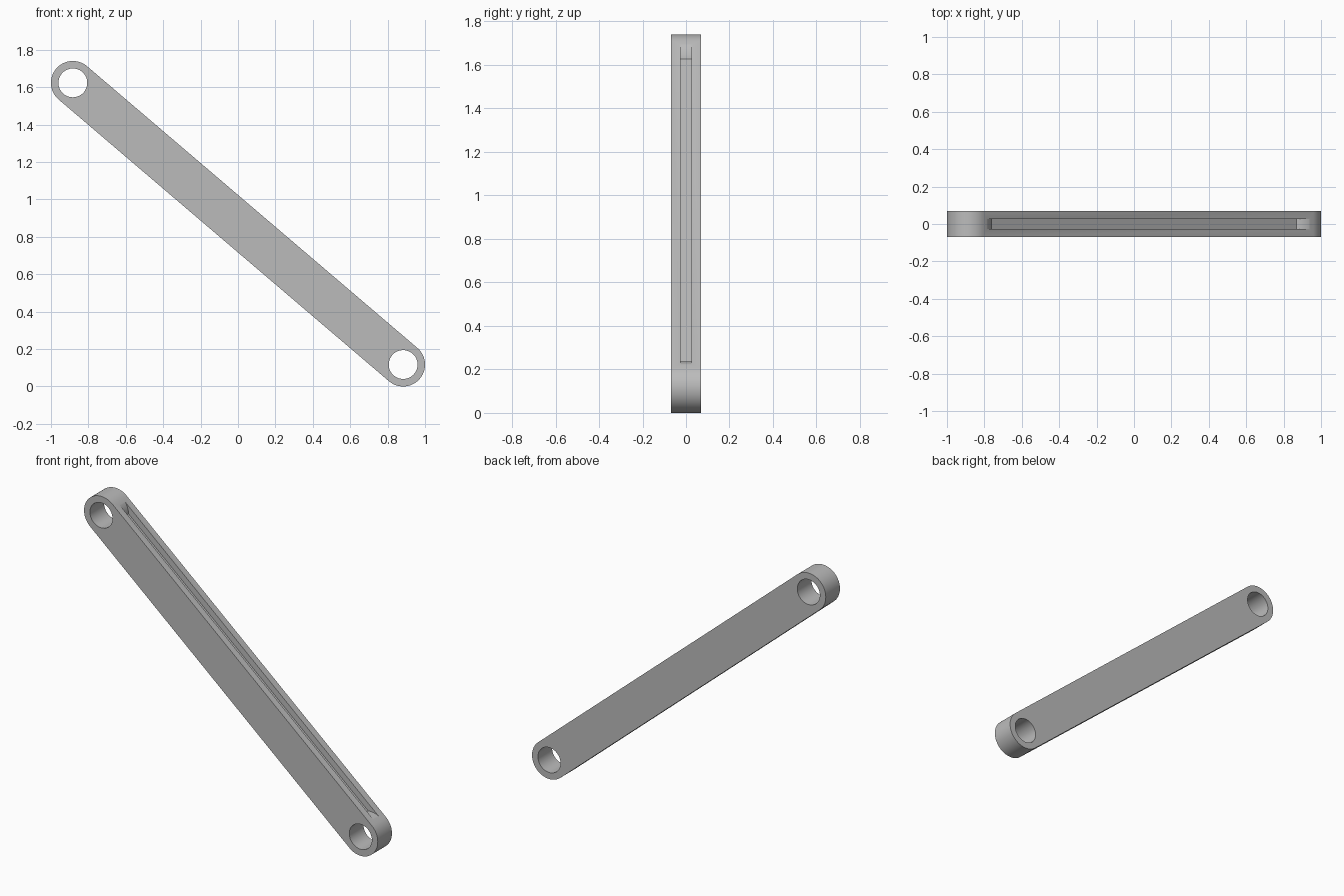
import bpy
import bmesh
from math import sin, cos, acos, pi, atan2, hypot
from mathutils import Matrix

cube = bpy.data.objects.get("Cube")
if cube:
    bpy.data.objects.remove(cube, do_unlink=True)

R_END, R_HOLE, R_BOSS = 0.117, 0.077, 0.12
HALF_WIDTH, HALF_GROOVE = 0.069, 0.026
FLOOR = 0.081                        # groove floor, measured from the centre line
DX, DZ = 1 - R_END, 0.753            # pin centre offsets from the middle
HALF = hypot(DX, DZ)                 # half the distance between pins
PLACE = Matrix.Translation((0, 0, DZ + R_END)) @ Matrix.Rotation(atan2(DZ, DX), 4, 'Y')

grey = bpy.data.materials.new("plain grey")
grey.use_nodes = True
colour = (0.5, 0.5, 0.5, 1)
grey.diffuse_color = colour
grey.node_tree.nodes["Principled BSDF"].inputs["Base Color"].default_value = colour


def arc(cx, radius, start, end, steps):
    angles = [start + (end - start) * i / steps for i in range(steps + 1)]
    return [(cx + radius * cos(a), radius * sin(a)) for a in angles]


def prism(name, outline, half):
    """Extrude an outline in the bar's own plane through its width."""
    bm = bmesh.new()
    face = bm.faces.new([bm.verts.new((u, -half, v)) for u, v in outline])
    new = bmesh.ops.extrude_face_region(bm, geom=[face])["geom"]
    verts = [g for g in new if isinstance(g, bmesh.types.BMVert)]
    bmesh.ops.translate(bm, vec=(0, 2 * half, 0), verts=verts)
    bmesh.ops.recalc_face_normals(bm, faces=bm.faces)
    mesh = bpy.data.meshes.new(name)
    bm.to_mesh(mesh)
    bm.free()
    mesh.materials.append(grey)
    obj = bpy.data.objects.new(name, mesh)
    obj.matrix_world = PLACE
    bpy.context.collection.objects.link(obj)
    return obj


# Bar with rounded ends
bar = prism("link_bar", arc(HALF, R_END, -pi / 2, pi / 2, 48)
            + arc(-HALF, R_END, pi / 2, 3 * pi / 2, 48), HALF_WIDTH)

# Pin holes
cutters = [prism("pin_hole_cutter", arc(s * HALF, R_HOLE, 0, 2 * pi, 64)[:-1], 0.2)
           for s in (-1, 1)]

# Long grooves in both edges, ending against round bosses about the pins
steep = pi / 2 - acos(FLOOR / R_BOSS)
shallow = pi / 2 - acos((R_END + 0.001) / R_BOSS)
left = arc(-HALF, R_BOSS, shallow, steep, 12)
right = [(-u, v) for u, v in reversed(left)]
top = [(right[-1][0], 0.2), (left[0][0], 0.2)]
groove = left + right + top
for side in (1, -1):
    cutters.append(prism("groove_cutter", [(u, v * side) for u, v in groove], HALF_GROOVE))

# Apply the cuts
bpy.context.view_layer.objects.active = bar
for cutter in cutters:
    mod = bar.modifiers.new("cut", 'BOOLEAN')
    mod.operation = 'DIFFERENCE'
    mod.solver = 'EXACT'
    mod.object = cutter
    bpy.ops.object.modifier_apply(modifier=mod.name)
    bpy.data.objects.remove(cutter, do_unlink=True)

bpy.ops.object.select_all(action='DESELECT')
bar.select_set(True)
bpy.ops.object.shade_smooth_by_angle(angle=pi / 6)
